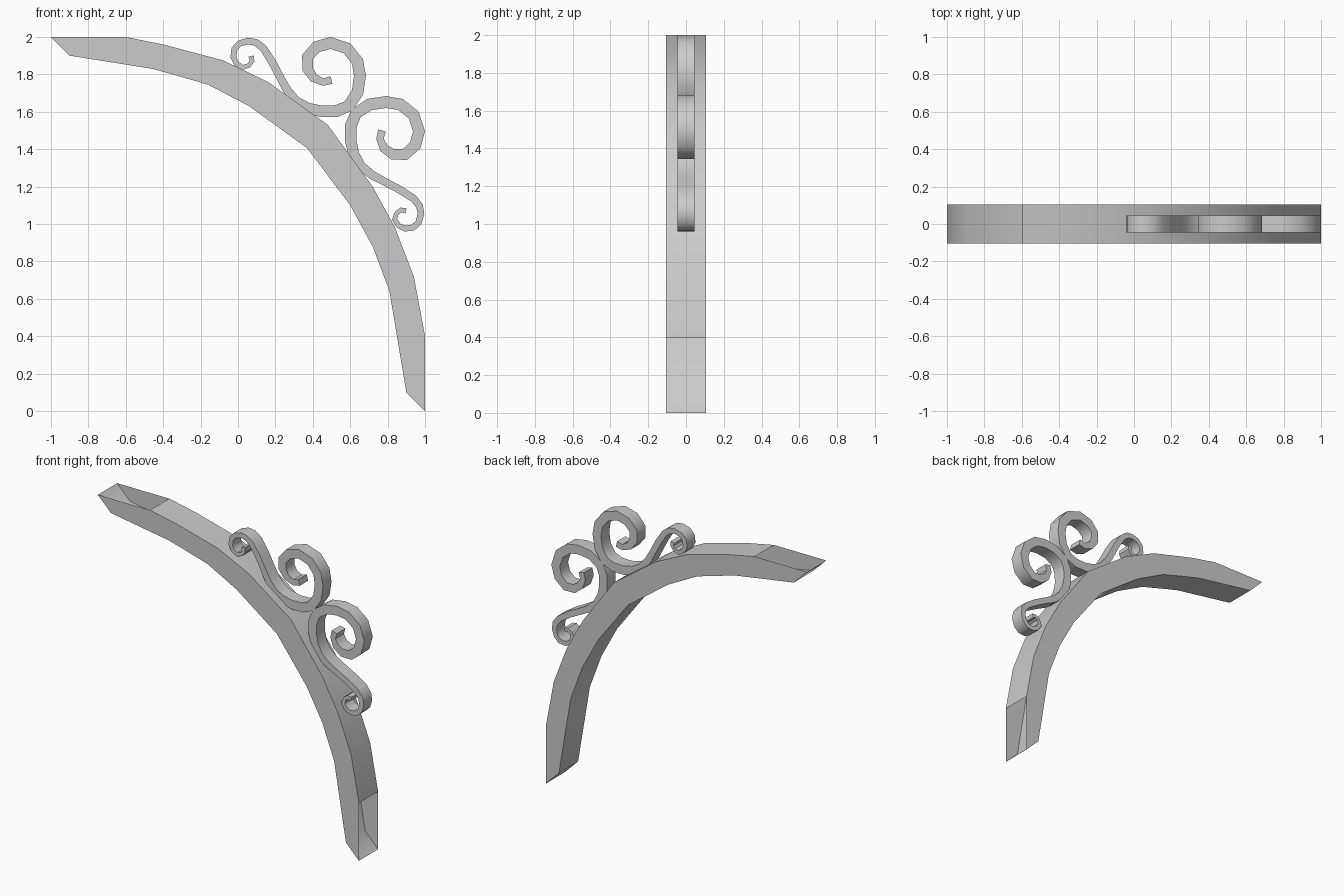
import bpy, bmesh, math
from mathutils import Vector

if "Cube" in bpy.data.objects:
    bpy.data.objects.remove(bpy.data.objects["Cube"])


def ribbon(name, rail_a, rail_b, half_depth, open_segments=()):
    """Extruded band between two rails in the XZ plane; open_segments leave gaps on rail_a."""
    bm = bmesh.new()

    def row(rail, y):
        return [bm.verts.new((x, y, z)) for x, z in rail]

    af, bf = row(rail_a, -half_depth), row(rail_b, -half_depth)
    ak, bk = row(rail_a, half_depth), row(rail_b, half_depth)
    n = len(rail_a)
    for i in range(n - 1):
        j = i + 1
        bm.faces.new((af[i], af[j], bf[j], bf[i]))
        bm.faces.new((ak[i], bk[i], bk[j], ak[j]))
        bm.faces.new((bf[i], bf[j], bk[j], bk[i]))
        if i not in open_segments:
            bm.faces.new((af[i], ak[i], ak[j], af[j]))
    for i in (0, n - 1):
        bm.faces.new((af[i], bf[i], bk[i], ak[i]))
    bmesh.ops.recalc_face_normals(bm, faces=bm.faces)
    mesh = bpy.data.meshes.new(name)
    bm.to_mesh(mesh)
    bm.free()
    obj = bpy.data.objects.new(name, mesh)
    bpy.context.collection.objects.link(obj)
    bpy.ops.object.select_all(action='DESELECT')
    obj.select_set(True)
    bpy.context.view_layer.objects.active = obj
    bpy.ops.object.shade_smooth_by_angle(angle=math.radians(42))
    return obj


def offset_rails(path):
    """Turn (x, z, half width) points into left and right rails."""
    pts = [Vector(p[:2]) for p in path]
    left, right = [], []
    for i, p in enumerate(pts):
        d_in = (p - pts[i - 1]).normalized() if i else (pts[1] - p).normalized()
        d_out = (pts[i + 1] - p).normalized() if i < len(pts) - 1 else d_in
        t = (d_in + d_out).normalized()
        off = Vector((-t.y, t.x)) * path[i][2]
        left.append(p + off)
        right.append(p - off)
    return left, right


# Curved brace, open where it meets the ceiling and the wall
outer = [(-1, 2), (-.6, 2), (-.4, 1.96), (-.08, 1.875), (.16, 1.76), (.48, 1.53),
         (.72, 1.2), (.84, .98), (.94, .72), (1, .4), (1, 0)]
inner = [(-.9, 1.9), (-.46, 1.83), (-.36, 1.803), (-.16, 1.745), (.06, 1.63), (.37, 1.405),
         (.6, 1.1), (.72, .88), (.81, .64), (.83, .52), (.9, .1)]
ribbon("curved_brace", outer, inner, 0.105, open_segments=(0, len(outer) - 2))

# S-shaped scroll centre line: x, z, half width
scroll = [(.070, 1.898, .014), (.075, 1.872, .013), (.059, 1.848, .012), (.024, 1.837, .014),
          (-.008, 1.858, .014), (-.025, 1.893, .016), (-.019, 1.936, .017), (.008, 1.965, .017),
          (.053, 1.978, .018), (.096, 1.971, .019), (.136, 1.939, .020), (.184, 1.864, .021),
          (.225, 1.786, .021), (.262, 1.717, .023), (.310, 1.658, .025), (.372, 1.620, .029),
          (.447, 1.602, .031), (.527, 1.604, .032), (.591, 1.631, .032), (.639, 1.703, .032),
          (.652, 1.791, .032), (.639, 1.869, .032), (.583, 1.939, .032), (.495, 1.968, .032),
          (.420, 1.947, .032), (.372, 1.893, .031), (.372, 1.829, .029), (.404, 1.781, .024),
          (.455, 1.759, .020), (.500, 1.770, .021)]
ribbon("upper_scroll", *offset_rails(scroll), 0.046)

# Lower scroll is the upper one mirrored across the brace's diagonal
mirrored = [(z - 1, x + 1, w) for x, z, w in scroll]
ribbon("lower_scroll", *offset_rails(mirrored), 0.046)
